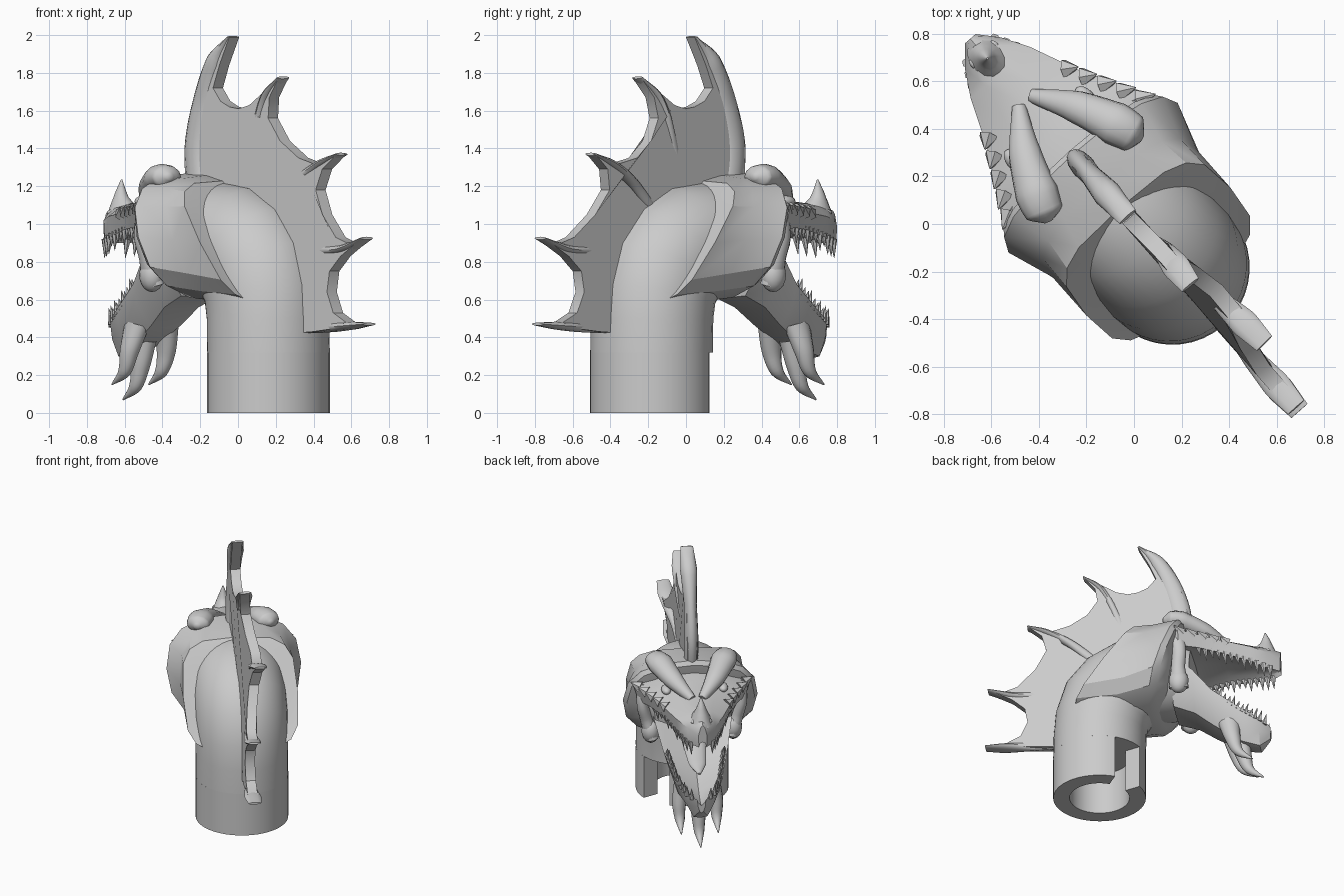
import bpy, bmesh
from math import sin, cos, pi, radians
from mathutils import Vector, Matrix

cube = bpy.data.objects.get("Cube")
if cube:
    bpy.data.objects.remove(cube, do_unlink=True)

# Everything is built facing +x, then turned to its final heading
HEADING = Matrix.Rotation(radians(131.5), 4, 'Z')

grey = bpy.data.materials.new("stone grey")
grey.use_nodes = True
colour = (0.6, 0.6, 0.6, 1)
grey.diffuse_color = colour
grey.node_tree.nodes["Principled BSDF"].inputs["Base Color"].default_value = colour


def finish(name, bm, angle=35):
    bmesh.ops.recalc_face_normals(bm, faces=bm.faces[:])
    bm.transform(HEADING)
    mesh = bpy.data.meshes.new(name)
    bm.to_mesh(mesh)
    bm.free()
    mesh.materials.append(grey)
    obj = bpy.data.objects.new(name, mesh)
    bpy.context.collection.objects.link(obj)
    bpy.ops.object.select_all(action='DESELECT')
    obj.select_set(True)
    bpy.context.view_layer.objects.active = obj
    bpy.ops.object.shade_smooth_by_angle(angle=radians(angle))


def skin(bm, rings):
    """Bridge equal rings of points and cap both ends."""
    loops = [[bm.verts.new(p) for p in ring] for ring in rings]
    for a, b in zip(loops, loops[1:]):
        for i in range(len(a)):
            j = (i + 1) % len(a)
            bm.faces.new((a[i], a[j], b[j], b[i]))
    bm.faces.new(loops[0])
    bm.faces.new(loops[-1])


def hoop(top, bottom, width, square=1.0, sides=40):
    """Oval ring through a top and a bottom point of the side profile."""
    t, b = Vector((top[0], 0, top[1])), Vector((bottom[0], 0, bottom[1]))
    mid, half = (t + b) / 2, (t - b) / 2
    soft = lambda v: (abs(v) ** square) * (1 if v >= 0 else -1)
    pts = []
    for i in range(sides):
        a = 2 * pi * i / sides
        pts.append(mid + half * soft(cos(a)) + Vector((0, width * soft(sin(a)), 0)))
    return pts


def sweep(bm, path, wide, thick, sides=12):
    """Tapering oval tube along a path; wide is sideways, thick is in profile."""
    path = [Vector(p) for p in path]
    rings = []
    for i, p in enumerate(path):
        t = (path[min(i + 1, len(path) - 1)] - path[max(i - 1, 0)]).normalized()
        side = Vector((0, 1, 0))
        side = (side - t * side.dot(t)).normalized()
        up = t.cross(side)
        rings.append([p + side * wide[i] * cos(2 * pi * k / sides)
                      + up * thick[i] * sin(2 * pi * k / sides) for k in range(sides)])
    skin(bm, rings)


def curve(pts, steps):
    """Smooth path through a few points (Catmull-Rom)."""
    p = [Vector(q) for q in pts]
    p = [p[0] * 2 - p[1]] + p + [p[-1] * 2 - p[-2]]
    out = []
    for i in range(1, len(p) - 2):
        for s in range(steps):
            t = s / steps
            out.append(0.5 * (2 * p[i] + (p[i + 1] - p[i - 1]) * t
                       + (2 * p[i - 1] - 5 * p[i] + 4 * p[i + 1] - p[i + 2]) * t * t
                       + (3 * p[i] - p[i - 1] - 3 * p[i + 1] + p[i + 2]) * t ** 3))
    return out + [p[-2]]


def blend(values, n):
    """Spread a few values evenly over n samples."""
    out = []
    for i in range(n):
        f = i / (n - 1) * (len(values) - 1)
        k = min(int(f), len(values) - 2)
        out.append(values[k] + (values[k + 1] - values[k]) * (f - k))
    return out


def horn(bm, pts, wide, thick, steps=6):
    path = curve(pts, steps)
    sweep(bm, path, blend(wide, len(path)), blend(thick, len(path)))


def spike(bm, base, tip, radius):
    sweep(bm, [base, tip], (radius, radius * .05), (radius, radius * .05), 6)


# Neck socket: hollow pipe with a slot at the front right
bm = bmesh.new()
cx, slot_top = -.244, .32
section = []
for radius, order in ((.325, 1), (.21, -1)):
    arc = [radians(-22 + 320 * i / 40) for i in range(41)][::order]
    section += [(radius * cos(a) + cx, radius * sin(a)) for a in arc]
skin(bm, [[(x, y, z) for x, y in section] for z in (0, slot_top)])
finish("neck_socket", bm)

# Neck: upright, then bending forward to the throat
bm = bmesh.new()
profile = [((-.569, slot_top), (.081, slot_top), .325), ((-.565, .5), (.085, .5), .325),
           ((-.55, .68), (.1, .57), .325), ((-.48, .9), (.13, .6), .33),
           ((-.33, 1.08), (.16, .62), .33), ((-.13, 1.19), (.2, .62), .33),
           ((.1, 1.22), (.26, .62), .33), ((.3, 1.2), (.34, .63), .32),
           ((.44, 1.12), (.42, .66), .27)]
skin(bm, [hoop(*p) for p in profile])
finish("neck", bm)

# Collar: faceted cowl, flaring towards the head and at its low back corners
bm = bmesh.new()
profile = [((.06, 1.2), (-.36, .6), .33, .6), ((.09, 1.23), (-.4, .57), .405, .55),
           ((.22, 1.26), (-.1, .57), .405, .7), ((.39, 1.27), (.13, .59), .475, .8),
           ((.41, 1.24), (.19, .62), .45, .8), ((.4, 1.19), (.26, .66), .36, .8)]
skin(bm, [hoop(*p, sides=16) for p in profile])
finish("collar", bm, 25)


def lean(x, z):
    """The middle of the crest bends a little to one side."""
    return -.08 * max(0, 1 - abs(z - 1.38) / .45) * min(1, max(0, -x / .45))


# Crest membrane: scalloped sheet down the back of the neck
outline = [(.38, 1.15), (.39, 1.4), (.34, 1.6), (.22, 1.8), (.03, 1.99), (.11, 1.84), (.16, 1.72),
           (.1, 1.65), (.03, 1.62), (-.04, 1.61), (-.12, 1.63), (-.2, 1.68), (-.35, 1.77),
           (-.27, 1.67), (-.25, 1.56), (-.32, 1.44), (-.44, 1.35), (-.56, 1.32), (-.74, 1.37),
           (-.64, 1.29), (-.61, 1.18), (-.69, 1.05), (-.82, .93), (-.91, .9),
           (-1.02, .92), (-.86, .83), (-.77, .75), (-.75, .64), (-.8, .53),
           (-.9, .48), (-1.04, .47), (-.64, .43), (-.45, .42), (-.35, .9), (-.1, 1.1)]
bm = bmesh.new()
skin(bm, [[(x, y + lean(x, z), z) for x, z in outline] for y in (-.035, .035)])
finish("crest_membrane", bm)

# Crest rays: broad blades that fade into the sheet and hook back at the tips
rays = [[(.3, 1.15), (.33, 1.4), (.27, 1.65), (.17, 1.86), (.04, 1.99)],
        [(-.02, 1.15), (-.12, 1.45), (-.22, 1.66), (-.35, 1.775)],
        [(-.22, 1.05), (-.42, 1.22), (-.58, 1.31), (-.74, 1.37)],
        [(-.4, .85), (-.65, .86), (-.86, .87), (-1.03, .925)],
        [(-.48, .45), (-.72, .455), (-.88, .46), (-1.05, .47)]]
bm = bmesh.new()
for n, ray in enumerate(rays):
    size, base = (.08, .05) if n == 0 else (.03, .02)
    horn(bm, [(x, lean(x, z), z) for x, z in ray], (base, base, .045, .06, .045),
         (size, size, size * .9, size * .7, .008))
finish("crest_rays", bm, 50)

# Upper head: wedge with a flat palate; columns are x, half width, top, edge, lip
skull = [(.26, .33, 1.2, 1.08, .95), (.37, .41, 1.18, 1.08, .97), (.5, .335, 1.16, 1.07, .98),
         (.65, .25, 1.13, 1.06, .97), (.85, .165, 1.11, 1.04, .93),
         (.96, .1, 1.1, 1.02, .9), (1.04, .03, 1.07, .99, .9)]
bm = bmesh.new()
rings = []
for x, w, top, edge, lip in skull:
    half = [(w * .5, top - .02), (w, edge), (w * .92, lip), (w * .6, lip + .03)]
    ring = [(0, top)] + half + [(0, lip + .04)] + [(-y, z) for y, z in half[::-1]]
    rings.append([(x, y, z) for y, z in ring])
skin(bm, rings)
finish("upper_head", bm, 30)

# Lower jaw: shallow trough; columns are x, half width, rim, underside
jaw = [(.3, .3, .93, .61), (.45, .27, .83, .55), (.58, .23, .68, .45), (.78, .17, .545, .32),
       (.9, .11, .49, .29), (.97, .03, .46, .36)]
bm = bmesh.new()
rings = []
for x, w, rim, under in jaw:
    half = [(w * .8, rim - .02), (w, rim), (w * .85, (rim + under) / 2), (w * .45, under + .01)]
    floor = under + (rim - under) * .55
    ring = [(0, floor)] + half + [(0, under)] + [(-y, z) for y, z in half[::-1]]
    rings.append([(x, y, z) for y, z in ring])
skin(bm, rings)
finish("lower_jaw", bm, 30)


def along(rows, x):
    """Interpolate a table of stations at x."""
    for a, b in zip(rows, rows[1:]):
        if a[0] <= x <= b[0]:
            f = (x - a[0]) / (b[0] - a[0])
            return [p + (q - p) * f for p, q in zip(a, b)]


# Teeth and the jagged edge of the head
upper, lower, frill = bmesh.new(), bmesh.new(), bmesh.new()
for s in (-1, 1):
    for i in range(12):
        x = .5 + i * .043
        _, w, top, edge, lip = along(skull, x)
        long = .05 + .03 * (i % 3 == 1 or i > 8)
        spike(upper, (x, s * w * .86, lip + .02), (x + .01, s * w * .83, lip - long), .022)
        x = .6 + i * .03
        _, w, rim, under = along(jaw, x)
        spike(lower, (x, s * w * .88, rim - .02), (x + .02, s * w * .9, rim + long * .8), .02)
    for i in range(5):
        x = .38 + i * .075
        _, w, top, edge, lip = along(skull, x)
        spike(frill, (x, s * w * .9, edge), (x - .03, s * (w + .025), edge + .025), .045)
finish("upper_teeth", upper)
finish("lower_teeth", lower)
finish("head_frill", frill)

# Paired parts: brows, cheeks, eyes, jaw hinges and nostrils
for s, side in ((1, "left"), (-1, "right")):
    bm = bmesh.new()
    horn(bm, [(.245, s * .265, 1.25), (.285, s * .25, 1.25), (.37, s * .22, 1.245),
              (.53, s * .145, 1.19), (.69, s * .035, 1.11)],
         (.015, .08, .092, .07, .03), (.015, .06, .072, .06, .03))
    finish(side + "_brow", bm, 60)
    bm = bmesh.new()
    horn(bm, [(.33, s * .33, 1.08), (.37, s * .35, .95), (.36, s * .32, .82), (.36, s * .28, .68)],
         (.05, .04, .045, .05), (.07, .05, .05, .07))
    finish(side + "_cheek", bm, 60)
    for part, spot, size in (("eye", (.53, .2, 1.12), (.06, .035, .03)),
                             ("jaw_hinge", (.36, .29, .73), (.07, .065, .09)),
                             ("nostril", (.95, .06, 1.06), (.025, .014, .016))):
        bm = bmesh.new()
        bmesh.ops.create_uvsphere(bm, u_segments=16, v_segments=10, radius=1)
        bm.transform(Matrix.Translation((spot[0], s * spot[1], spot[2]))
                     @ Matrix.Diagonal((*size, 1)))
        finish(side + "_" + part, bm, 60)

# Nose horn
bm = bmesh.new()
horn(bm, [(.92, 0, 1.05), (.935, 0, 1.14), (.93, 0, 1.235)], (.08, .04, .004), (.11, .045, .004))
finish("nose_horn", bm, 60)

# Tongue
bm = bmesh.new()
horn(bm, [(.38, 0, .78), (.55, 0, .68), (.72, 0, .62), (.84, 0, .6)],
     (.09, .08, .06, .01), (.03, .03, .025, .01))
finish("tongue", bm, 60)

# Chin barbs: hooked spikes under the jaw
bm = bmesh.new()
for y, x, z in ((0, .92, .07), (.13, .86, .15), (-.13, .86, .15)):
    horn(bm, [(x - .17, y * .8, z + .32), (x - .14, y, z + .18), (x - .1, y, z + .07), (x, y, z)],
         (.06, .05, .035, .004), (.075, .055, .035, .004))
finish("chin_barbs", bm, 60)
